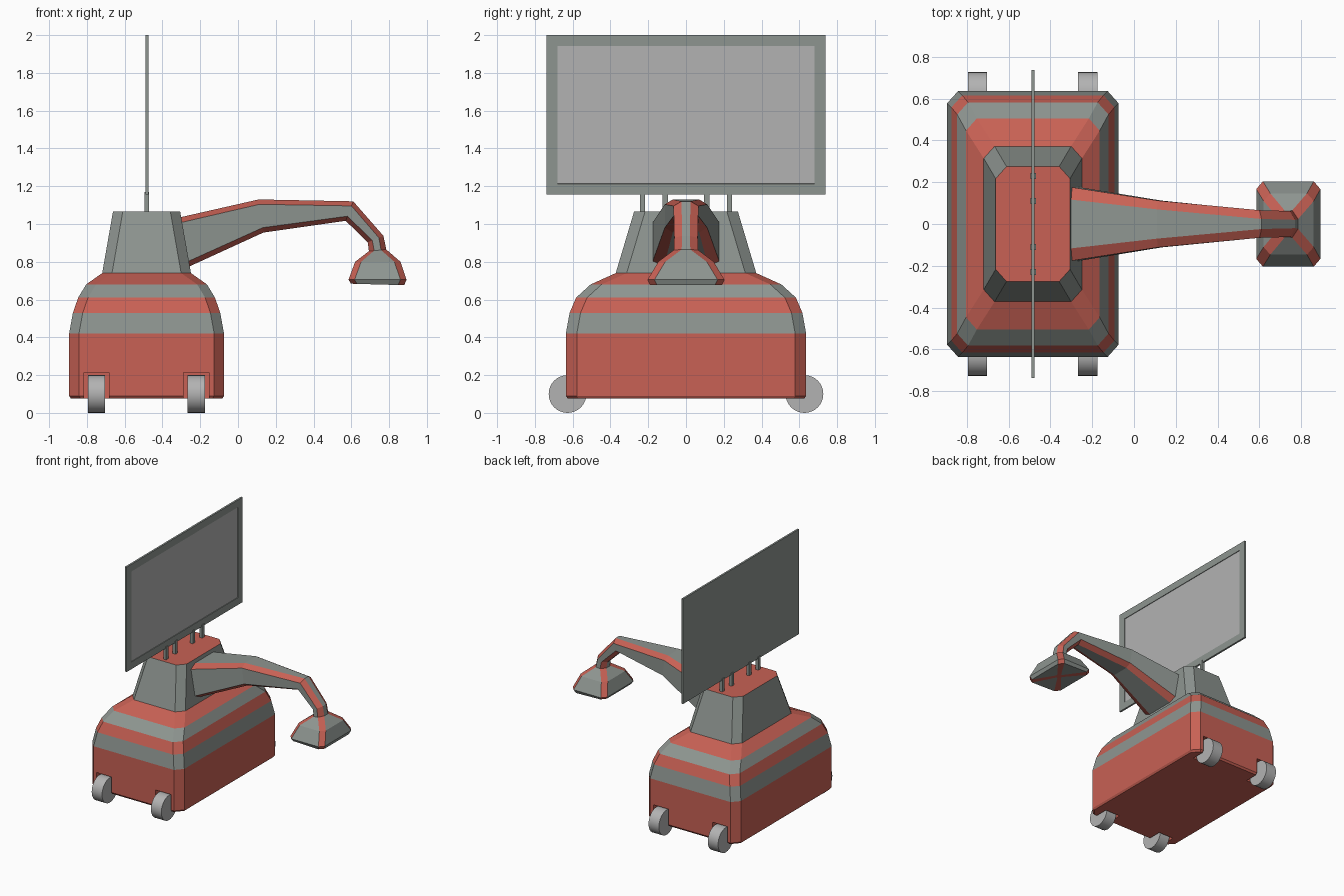
import bpy, bmesh, math
from mathutils import Vector

if "Cube" in bpy.data.objects:
    bpy.data.objects.remove(bpy.data.objects["Cube"])


def material(name, rgb):
    m = bpy.data.materials.new(name)
    m.diffuse_color = (*rgb, 1)
    m.use_nodes = True
    m.node_tree.nodes["Principled BSDF"].inputs["Base Color"].default_value = m.diffuse_color
    return m


RED = material("red_paint", (0.58, 0.12, 0.09))
GREY = material("grey_paint", (0.27, 0.30, 0.28))
LIGHT = material("light_grey", (0.45, 0.45, 0.45))


def finish(bm, name, mats):
    bmesh.ops.recalc_face_normals(bm, faces=bm.faces)
    me = bpy.data.meshes.new(name)
    bm.to_mesh(me)
    bm.free()
    for m in mats:
        me.materials.append(m)
    ob = bpy.data.objects.new(name, me)
    bpy.context.collection.objects.link(ob)
    return ob


def octagon(p, q, hw, cu, cv):
    """Chamfered rectangle between xz points p and q, half width hw in y."""
    p, q = Vector((p[0], 0, p[1])), Vector((q[0], 0, q[1]))
    c, a = (p + q) / 2, (p - q).length / 2
    u, v = (p - q).normalized(), Vector((0, 1, 0))
    pts = [(a, -hw + cv), (a, hw - cv), (a - cu, hw), (-a + cu, hw),
           (-a, hw - cv), (-a, -hw + cv), (-a + cu, -hw), (a - cu, -hw)]
    return [c + u * s + v * t for s, t in pts]


def loft(name, sections, mat_index, caps):
    """Skin octagon sections; caps holds a material index or None per end."""
    bm = bmesh.new()
    rings = [[bm.verts.new(co) for co in octagon(*s)] for s in sections]
    for k in range(len(rings) - 1):
        for i in range(8):
            j = (i + 1) % 8
            f = bm.faces.new((rings[k][i], rings[k][j], rings[k + 1][j], rings[k + 1][i]))
            f.material_index = mat_index(k, i)
    for ring, cap in ((rings[0], caps[0]), (rings[-1], caps[1])):
        if cap is not None:
            bm.faces.new(ring).material_index = cap
    return finish(bm, name, (RED, GREY))


def add_box(bm, lo, hi):
    vs = bmesh.ops.create_cube(bm, size=1)["verts"]
    for v in vs:
        v.co = [lo[n] + (v.co[n] + 0.5) * (hi[n] - lo[n]) for n in range(3)]
    return vs


CX = -0.484
WHEEL_X = (-0.749, -0.221)

# Striped body and tapered neck: (z, half x, half y)
levels = [(0.075, 0.40, 0.625), (0.09, 0.41, 0.636), (0.42, 0.41, 0.636),
          (0.53, 0.39, 0.616), (0.61, 0.362, 0.582), (0.68, 0.32, 0.505),
          (0.74, 0.235, 0.372), (1.065, 0.178, 0.275)]
band = (0, 0, 1, 0, 1, 0, 1)
body = loft("body", [((CX + hx, z), (CX - hx, z), hy, 0.052, 0.058) for z, hx, hy in levels],
            lambda k, i: band[k], (0, 0))

# Wheel arch cutter
bm = bmesh.new()
for x in WHEEL_X:
    add_box(bm, (x - 0.067, 0.515, -0.1), (x + 0.067, 0.8, 0.215))
    add_box(bm, (x - 0.067, -0.8, -0.1), (x + 0.067, -0.515, 0.215))
cutter = finish(bm, "wheel_arch_cutter", (RED,))
cutter.hide_render = True
cutter.display_type = 'WIRE'
mod = body.modifiers.new("wheel_arches", 'BOOLEAN')
mod.operation, mod.solver, mod.object = 'DIFFERENCE', 'EXACT', cutter

# Wheels
for x in WHEEL_X:
    for side, y in (("front", -0.627), ("back", 0.627)):
        bpy.ops.mesh.primitive_cylinder_add(vertices=32, radius=0.1, depth=0.092,
                                            location=(x, y, 0.1), rotation=(0, math.pi / 2, 0))
        wheel = bpy.context.object
        wheel.name = side + "_wheel"
        wheel.data.materials.append(LIGHT)
        bpy.ops.object.shade_smooth_by_angle()

# Arm with red chamfers, then the spreading head at its end
wrist = ((0.785, 0.865), (0.693, 0.856), 0.065, 0.028, 0.042)
arm = [((-0.33, 1.03), (-0.28, 0.765), 0.18, 0.028, 0.06),
       ((0.11, 1.13), (0.135, 0.955), 0.112, 0.026, 0.042),
       ((0.61, 1.12), (0.57, 1.017), 0.066, 0.026, 0.042),
       ((0.77, 0.937), (0.687, 0.903), 0.062, 0.026, 0.042), wrist]
head = [wrist, ((0.86, 0.80), (0.62, 0.80), 0.147, 0.032, 0.037),
        ((0.892, 0.705), (0.585, 0.705), 0.204, 0.032, 0.037),
        ((0.88, 0.676), (0.598, 0.684), 0.19, 0.032, 0.037),
        ((0.765, 0.688), (0.715, 0.688), 0.028, 0.02, 0.022)]
loft("arm", arm, lambda k, i: 1 - i % 2, (None, None))
loft("arm_head", head, lambda k, i: 1 - i % 2, (None, 0))

# Screen with recessed display on the +x side
bm = bmesh.new()
add_box(bm, (-0.49, -0.738, 1.155), (-0.475, 0.738, 2.0))
bm.normal_update()
face = max(bm.faces, key=lambda f: f.calc_center_median().x)
bmesh.ops.inset_region(bm, faces=[face], thickness=0.082)
walls = bmesh.ops.inset_region(bm, faces=[face], thickness=0.0005, depth=-0.005)
face.material_index = 1
finish(bm, "screen", (GREY, LIGHT))

# Posts holding the screen
bm = bmesh.new()
for y in (-0.23, -0.11, 0.11, 0.23):
    add_box(bm, (-0.495, y - 0.014, 1.05), (-0.47, y + 0.014, 1.17))
finish(bm, "screen_posts", (GREY,))
